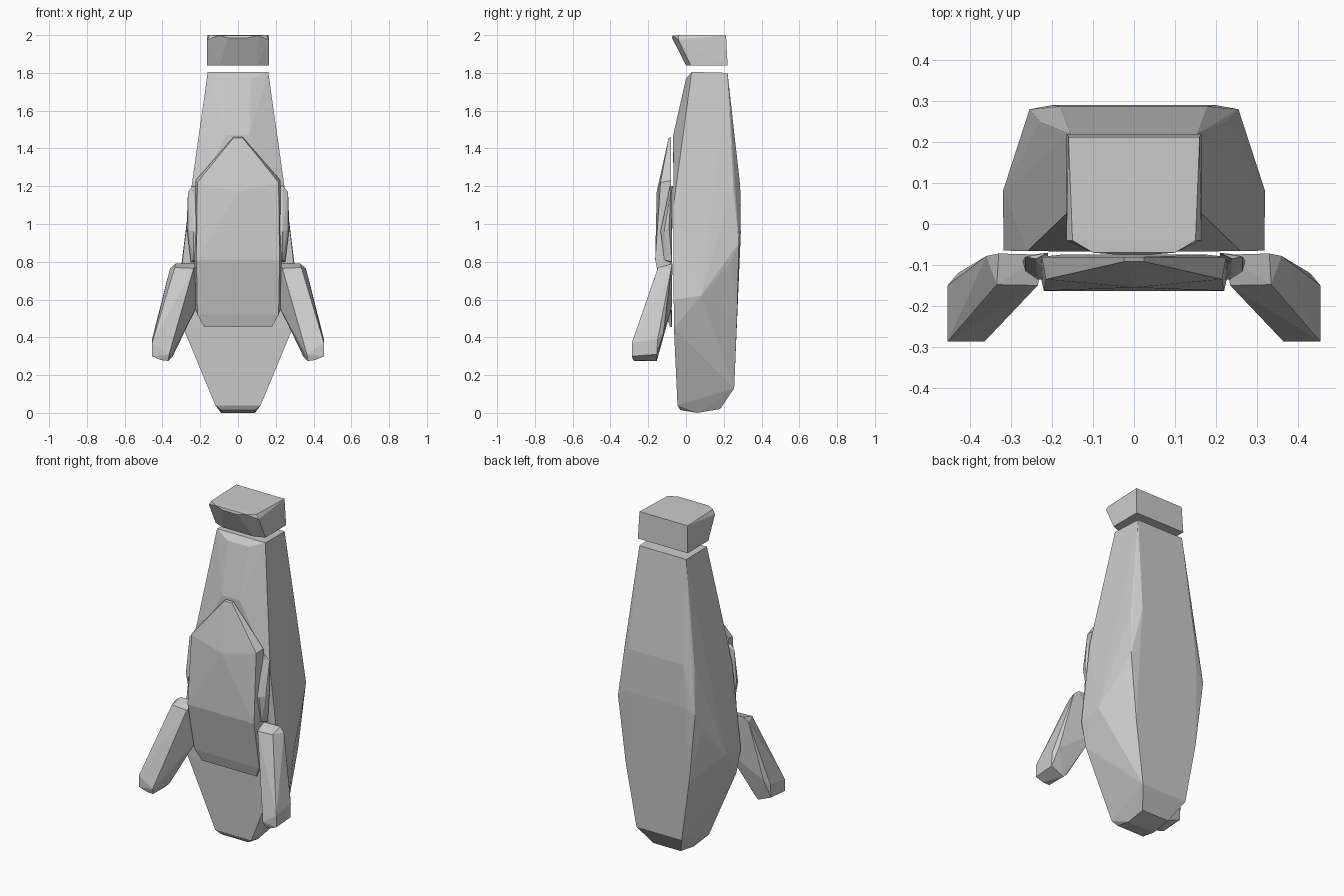
import bpy, bmesh


def hull_part(name, points, sides=(1, -1)):
    """Faceted solid wrapped around key corner points, repeated for each x sign."""
    bm = bmesh.new()
    seen = set()
    for s in sides:
        for x, y, z in points:
            p = (round(x * s, 4) + 0.0, y, z)
            if p not in seen:
                seen.add(p)
                bm.verts.new(p)
    res = bmesh.ops.convex_hull(bm, input=bm.verts[:])
    junk = {g for g in res["geom_interior"] + res["geom_unused"]
            if isinstance(g, bmesh.types.BMVert)}
    bmesh.ops.delete(bm, geom=list(junk), context='VERTS')
    bmesh.ops.dissolve_limit(bm, angle_limit=0.03, verts=bm.verts[:], edges=bm.edges[:])
    bmesh.ops.recalc_face_normals(bm, faces=bm.faces[:])
    me = bpy.data.meshes.new(name)
    bm.to_mesh(me)
    bm.free()
    ob = bpy.data.objects.new(name, me)
    bpy.context.collection.objects.link(ob)
    return ob


# main body: tapered faceted hull
hull_part("body", [
    (0.155, 0.22, 1.80), (0.16, 0.03, 1.805), (0.165, 0.03, 1.77), (0.07, 0.0, 1.77),
    (0.06, -0.068, 1.47), (0.215, -0.02, 1.42), (0.26, -0.066, 1.10),
    (0.29, -0.066, 0.82), (0.318, -0.065, 0.60), (0.29, -0.064, 0.45),
    (0.32, 0.08, 0.62), (0.265, 0.24, 0.80), (0.255, 0.28, 0.90),
    (0.20, 0.29, 0.95), (0.18, 0.287, 1.20), (0.23, 0.25, 1.20),
    (0.21, 0.27, 0.50), (0.15, 0.255, 0.13),
    (0.12, -0.045, 0.04), (0.09, -0.03, 0.015), (0.09, 0.06, 0.0), (0.09, 0.18, 0.02),
])

# head block with an overhanging brow
hull_part("head", [
    (0.165, 0.22, 1.84), (0.165, 0.025, 1.84), (0.10, 0.0, 1.84),
    (0.16, 0.212, 2.0), (0.165, -0.04, 1.975), (0.05, -0.074, 1.985),
    (0.10, -0.07, 1.998), (0.15, -0.04, 2.0),
])

# chest plate
hull_part("chest_plate", [
    (0.025, -0.08, 1.46), (0.025, -0.092, 1.455), (0.225, -0.08, 1.23),
    (0.225, -0.08, 0.55), (0.18, -0.075, 0.455), (0.215, -0.135, 1.22),
    (0.0, -0.155, 1.17), (0.22, -0.163, 0.81), (0.215, -0.105, 0.52),
    (0.18, -0.085, 0.455), (0.23, -0.12, 0.82),
])

# mirrored side pads and fins
for side, label in ((1, "right"), (-1, "left")):
    hull_part(label + "_side_pad", [
        (0.21, -0.07, 1.20), (0.24, -0.085, 1.20), (0.265, -0.08, 1.17),
        (0.272, -0.09, 0.98), (0.265, -0.115, 0.97), (0.235, -0.135, 0.96),
        (0.21, -0.135, 0.96), (0.25, -0.075, 0.80), (0.235, -0.115, 0.81),
        (0.21, -0.10, 0.80),
    ], (side,))
    hull_part(label + "_fin", [
        (0.22, -0.075, 0.79), (0.33, -0.072, 0.79), (0.36, -0.078, 0.765),
        (0.335, -0.148, 0.77), (0.235, -0.15, 0.765), (0.22, -0.075, 0.56),
        (0.43, -0.12, 0.42), (0.455, -0.15, 0.39), (0.455, -0.155, 0.31),
        (0.345, -0.155, 0.30), (0.37, -0.155, 0.275), (0.37, -0.275, 0.275),
        (0.365, -0.287, 0.31), (0.455, -0.287, 0.37), (0.455, -0.287, 0.30),
        (0.41, -0.28, 0.28),
    ], (side,))
